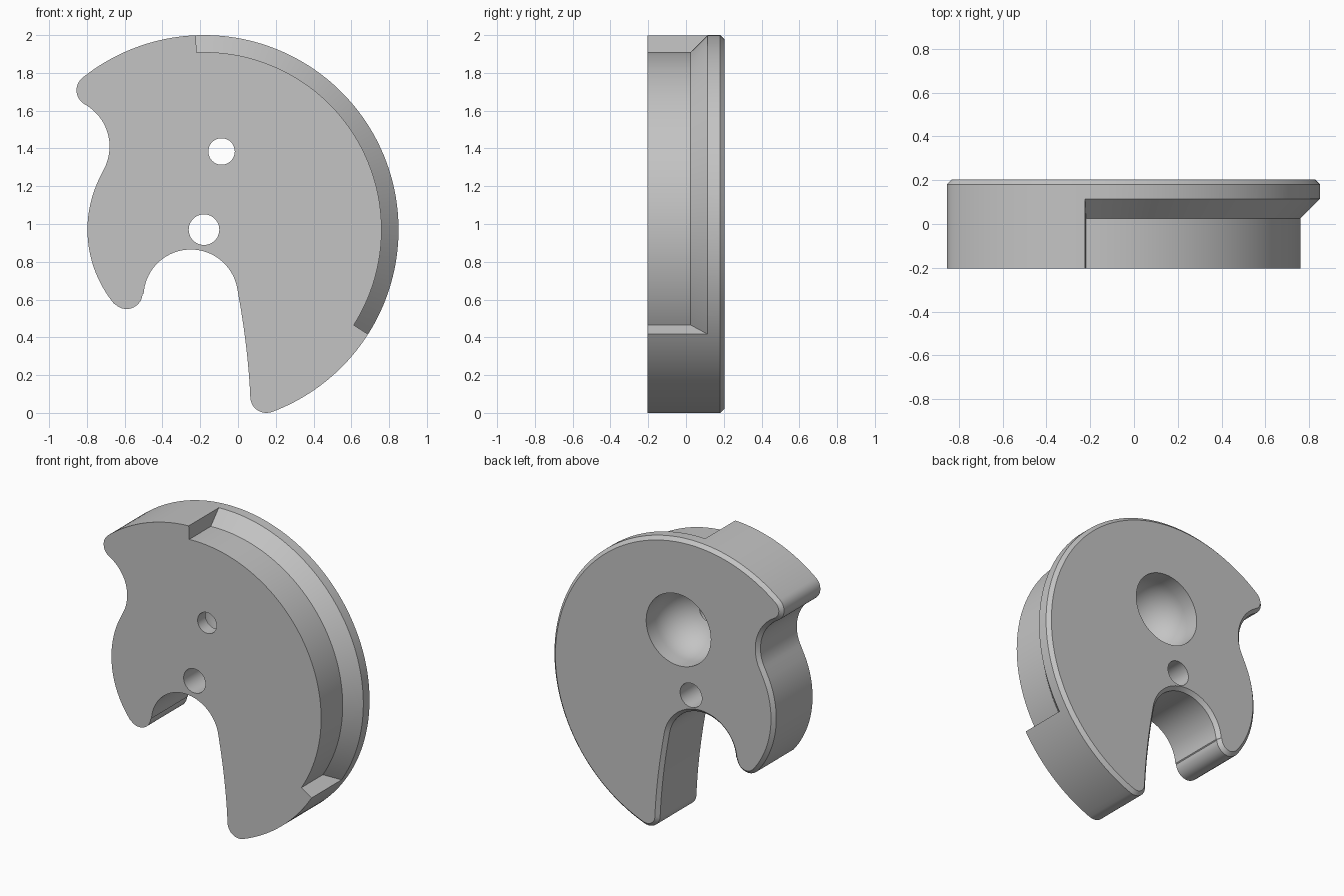
import bpy, bmesh
from math import sin, cos, radians, pi
from mathutils import Vector

if "Cube" in bpy.data.objects:
    bpy.data.objects.remove(bpy.data.objects["Cube"])

HUB = (-0.18, 0.97)
RIM = 1.03
HALF = 0.204
CHAMFER = 0.023

grey = bpy.data.materials.new("plain grey")
grey.use_nodes = True
grey.diffuse_color = (0.55, 0.55, 0.55, 1)
grey.node_tree.nodes["Principled BSDF"].inputs["Base Color"].default_value = grey.diffuse_color


def make_object(name, bm):
    bmesh.ops.remove_doubles(bm, verts=bm.verts, dist=1e-5)
    bmesh.ops.recalc_face_normals(bm, faces=bm.faces)
    mesh = bpy.data.meshes.new(name)
    bm.to_mesh(mesh)
    bm.free()
    mesh.materials.append(grey)
    obj = bpy.data.objects.new(name, mesh)
    bpy.context.collection.objects.link(obj)
    return obj


def arc(center, r, a0, a1, n):
    angles = [radians(a0 + (a1 - a0) * i / n) for i in range(n + 1)]
    return [Vector((center[0] + r * cos(a), center[1] + r * sin(a))) for a in angles]


def sweep(name, profile, center, a0=0, a1=360, n=64):
    """Turn a (radius, y) profile about a front-to-back axis."""
    bm = bmesh.new()
    full = a1 - a0 == 360
    rings = []
    for i in range(n if full else n + 1):
        a = radians(a0 + (a1 - a0) * i / n)
        rings.append([bm.verts.new((center[0] + r * cos(a), y, center[1] + r * sin(a)))
                      for r, y in profile])
    m = len(profile)
    for i in range(n):
        p, q = rings[i], rings[(i + 1) % len(rings)]
        for j in range(m - 1 if full else m):
            k = (j + 1) % m
            bm.faces.new((p[j], p[k], q[k], q[j]))
    if not full:
        bm.faces.new(rings[0])
        bm.faces.new(rings[-1])
    return make_object(name, bm)


# Outline of the plate, counter-clockwise, as tangent arcs
outline = arc(HUB, RIM, -69.5, 128.6, 110)
outline += arc((-0.77, 1.708), 0.085, 128.6, 240.9, 14)      # upper tip
outline += arc((-0.936, 1.41), 0.256, 60.9, -30.2, 20)       # side hollow
outline += arc(HUB, 0.617, 149.8, 219.3, 24)                 # side bulge
outline += arc((-0.59, 0.635), 0.085, 219.3, 355, 16)        # short foot
outline += arc((-0.25, 0.615), 0.25, 176, 11, 36)            # round notch
start, bend, end = Vector((-0.005, 0.663)), Vector((0.052, 0.361)), Vector((0.065, 0.09))
for i in range(1, 12):                                       # notch's long side
    t = i / 12
    outline.append(start * (1 - t) ** 2 + bend * 2 * t * (1 - t) + end * t * t)
outline += arc((0.15, 0.085), 0.085, 180, 290.5, 14)         # long foot

points = []
for p in outline:
    if not points or (p - points[-1]).length > 0.004:
        points.append(p)
if (points[0] - points[-1]).length < 0.004:
    points.pop()

# Plate with a chamfered back edge
inner = []
for i, p in enumerate(points):
    d = (points[(i + 1) % len(points)] - points[i - 1]).normalized()
    inner.append(p + Vector((-d.y, d.x)) * CHAMFER)
bm = bmesh.new()
loops = [[bm.verts.new((p.x, y, p.y)) for p in pts]
         for pts, y in ((points, -HALF), (points, HALF - CHAMFER), (inner, HALF))]
for a, b in zip(loops, loops[1:]):
    for i in range(len(points)):
        j = (i + 1) % len(points)
        bm.faces.new((a[i], a[j], b[j], b[i]))
bm.faces.new(loops[0])
bm.faces.new(loops[-1])
plate = make_object("cam_plate", bm)

# Cutters: stepped rim, hub bore, pin hole, round-bottomed pocket
PIN = (-0.087, 1.384)
bore = lambda r: [(0, -0.4), (r, -0.4), (r, 0.4), (0, 0.4)]
bowl = [(0.24 * sin(i * pi / 32), 0.11 - 0.24 * cos(i * pi / 32)) for i in range(17)]
cutters = [
    sweep("rim_step_cutter", [(0.94, -0.3), (0.94, 0.025), (1.1, 0.185), (1.1, -0.3)],
          HUB, -32.5, 92.4, 80),
    sweep("hub_bore_cutter", bore(0.081), HUB, n=48),
    sweep("pin_hole_cutter", bore(0.07), PIN, n=48),
    sweep("pocket_cutter", bowl + [(0.24, 0.3), (0, 0.3)], PIN),
]
bpy.ops.object.select_all(action='DESELECT')
bpy.context.view_layer.objects.active = plate
plate.select_set(True)
for cutter in cutters:
    cutter.hide_render = True
    mod = plate.modifiers.new(cutter.name, 'BOOLEAN')
    mod.operation = 'DIFFERENCE'
    mod.solver = 'EXACT'
    mod.object = cutter
    bpy.ops.object.modifier_apply(modifier=mod.name)
for cutter in cutters:
    bpy.data.objects.remove(cutter)
bpy.ops.object.shade_smooth_by_angle(angle=radians(25))
